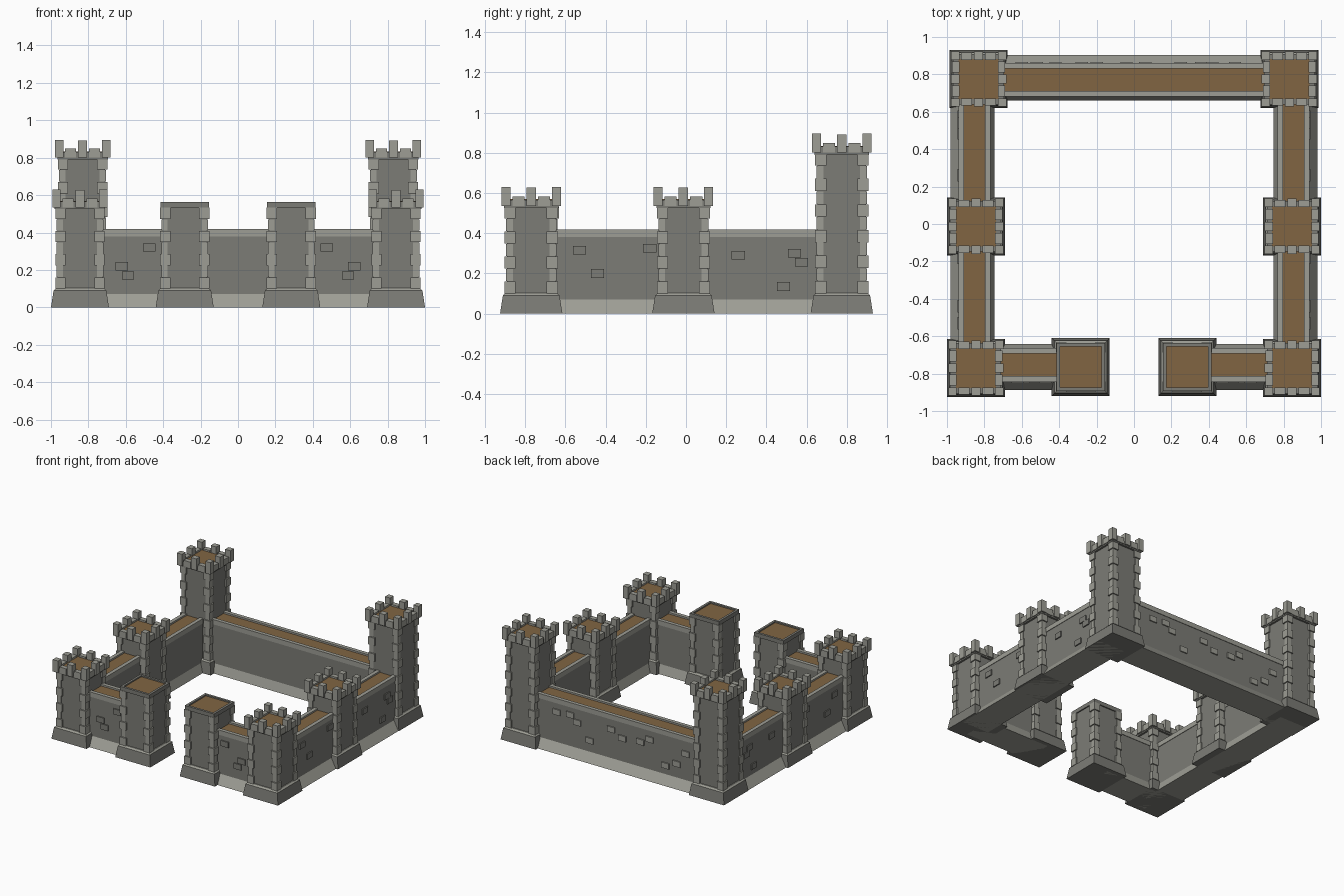
import bpy, bmesh

if "Cube" in bpy.data.objects:
    bpy.data.objects.remove(bpy.data.objects["Cube"])


def material(name, rgb):
    m = bpy.data.materials.new(name)
    m.diffuse_color = (*rgb, 1)
    m.use_nodes = True
    m.node_tree.nodes["Principled BSDF"].inputs["Base Color"].default_value = m.diffuse_color
    return m


MATS = [material("dark_stone", (0.20, 0.20, 0.18)),
        material("light_stone", (0.34, 0.34, 0.30)),
        material("timber", (0.22, 0.13, 0.055))]
DARK, LIGHT, WOOD = range(3)


def frustum(bm, lo, hi, z0, z1, mat):
    """Block between a bottom and a top rectangle, each (x0, x1, y0, y1)."""
    rings = []
    for (x0, x1, y0, y1), z in ((lo, z0), (hi, z1)):
        rings.append([bm.verts.new(p) for p in
                      ((x0, y0, z), (x1, y0, z), (x1, y1, z), (x0, y1, z))])
    a, b = rings
    faces = [a[::-1], b] + [[a[i], a[(i + 1) % 4], b[(i + 1) % 4], b[i]] for i in range(4)]
    for f in faces:
        bm.faces.new(f).material_index = mat


def box(bm, x0, x1, y0, y1, z0, z1, mat):
    r = (min(x0, x1), max(x0, x1), min(y0, y1), max(y0, y1))
    frustum(bm, r, r, z0, z1, mat)


def square(cx, cy, h):
    return (cx - h, cx + h, cy - h, cy + h)


def finish(bm, name):
    bmesh.ops.recalc_face_normals(bm, faces=bm.faces)
    me = bpy.data.meshes.new(name)
    bm.to_mesh(me)
    bm.free()
    for m in MATS:
        me.materials.append(m)
    ob = bpy.data.objects.new(name, me)
    bpy.context.collection.objects.link(ob)


def shaft(bm, cx, cy, top):
    # flared plinth, plain shaft and alternating corner stones
    frustum(bm, square(cx, cy, 0.155), square(cx, cy, 0.141), 0, 0.09, DARK)
    frustum(bm, square(cx, cy, 0.141), square(cx, cy, 0.128), 0.09, 0.102, LIGHT)
    box(bm, *square(cx, cy, 0.12), 0.08, top, DARK)
    n = round((top - 0.1) / 0.062)
    step = (top - 0.1) / n
    for i in range(n):
        out, wide = (0.132, 0.055) if i % 2 == 0 else (0.125, 0.034)
        for sx in (-1, 1):
            for sy in (-1, 1):
                box(bm, cx + sx * out, cx + sx * (out - wide),
                    cy + sy * out, cy + sy * (out - wide),
                    0.1 + i * step, 0.1 + (i + 1) * step - 0.002, LIGHT)


def battlement_tower(name, cx, cy, top):
    bm = bmesh.new()
    shaft(bm, cx, cy, top)
    # backing block and timber floor
    box(bm, *square(cx, cy, 0.135), top - 0.01, top + 0.03, DARK)
    box(bm, *square(cx, cy, 0.106), top + 0.02, top + 0.034, WOOD)
    # tall and low parapet stones around the rim
    o, i = 0.148, 0.103
    for sx in (-1, 1):
        for sy in (-1, 1):
            box(bm, cx + sx * o, cx + sx * i, cy + sy * o, cy + sy * i, top, top + 0.095, LIGHT)
    for s in (-1, 1):
        for c, half, h, lap in ((0, 0.024, 0.092, 0), (-0.064, 0.03, 0.048, 0.007),
                                (0.064, 0.03, 0.048, 0.007)):
            box(bm, cx + c - half, cx + c + half, cy + s * (o - lap), cy + s * i, top, top + h, LIGHT)
            box(bm, cx + s * (o - lap), cx + s * i, cy + c - half, cy + c + half, top, top + h, LIGHT)
    finish(bm, name)


def gate_tower(name, cx, cy):
    bm = bmesh.new()
    shaft(bm, cx, cy, 0.535)
    # raised rim around a timber roof
    o, i = 0.129, 0.11
    for s in (-1, 1):
        box(bm, cx - o, cx + o, cy + s * o, cy + s * i, 0.53, 0.562, DARK)
        box(bm, cx + s * o, cx + s * i, cy - i, cy + i, 0.53, 0.562, DARK)
    box(bm, *square(cx, cy, i), 0.53, 0.552, WOOD)
    finish(bm, name)


def wall(name, axis, a0, a1, inner, outer, bricks, brick_mat):
    """Wall along an axis from a0 to a1; inner and outer are its two faces."""
    bm = bmesh.new()
    s = 1 if outer > inner else -1

    def rect(c0, c1):
        c0, c1 = sorted((c0, c1))
        b0, b1 = sorted((a0, a1))
        return (b0, b1, c0, c1) if axis == 'x' else (c0, c1, b0, b1)

    # sloped plinth, wall body, rims and walkway
    frustum(bm, rect(inner - s * 0.024, outer + s * 0.047), rect(inner, outer), 0, 0.07, LIGHT)
    box(bm, *rect(inner, outer), 0.06, 0.385, DARK)
    box(bm, *rect(outer + s * 0.004, outer - s * 0.026), 0.38, 0.418, LIGHT)
    box(bm, *rect(inner - s * 0.004, inner + s * 0.026), 0.38, 0.418, LIGHT)
    box(bm, *rect(inner + s * 0.026, outer - s * 0.026), 0.38, 0.405, WOOD)
    # scattered raised bricks on the outer face
    for p, z in bricks:
        a = (p - 0.033, p + 0.033)
        c = (outer - s * 0.02, outer + s * 0.009)
        r = (*a, *c) if axis == 'x' else (*c, *a)
        box(bm, *r, z - 0.022, z + 0.022, brick_mat)
    finish(bm, name)


SIDE_BRICKS = [(-0.53, 0.315), (-0.18, 0.325), (-0.44, 0.2), (0.54, 0.30),
               (0.575, 0.255), (0.485, 0.135), (0.26, 0.29)]
BACK_BRICKS = [(0.54, 0.31), (0.42, 0.32), (0.36, 0.275), (0.25, 0.16), (0.06, 0.30),
               (-0.04, 0.255), (-0.2, 0.27), (-0.28, 0.31), (-0.42, 0.14),
               (-0.52, 0.18), (-0.6, 0.28)]

for s, side in ((-1, "left"), (1, "right")):
    battlement_tower(side + "_front_tower", s * 0.845, -0.77, 0.535)
    battlement_tower(side + "_middle_tower", s * 0.845, -0.013, 0.535)
    battlement_tower(side + "_back_tower", s * 0.831, 0.775, 0.80)
    gate_tower(side + "_gate_tower", s * 0.285, -0.765)
    wall(side + "_wall", 'y', -0.77, 0.775, s * 0.77, s * 0.935, SIDE_BRICKS, DARK)
    wall(side + "_front_wall", 'x', s * 0.285, s * 0.845, -0.666, -0.84,
         [(s * 0.622, 0.22), (s * 0.588, 0.17), (s * 0.475, 0.32)], DARK)
wall("back_wall", 'x', -0.831, 0.831, 0.685, 0.857, BACK_BRICKS, LIGHT)
